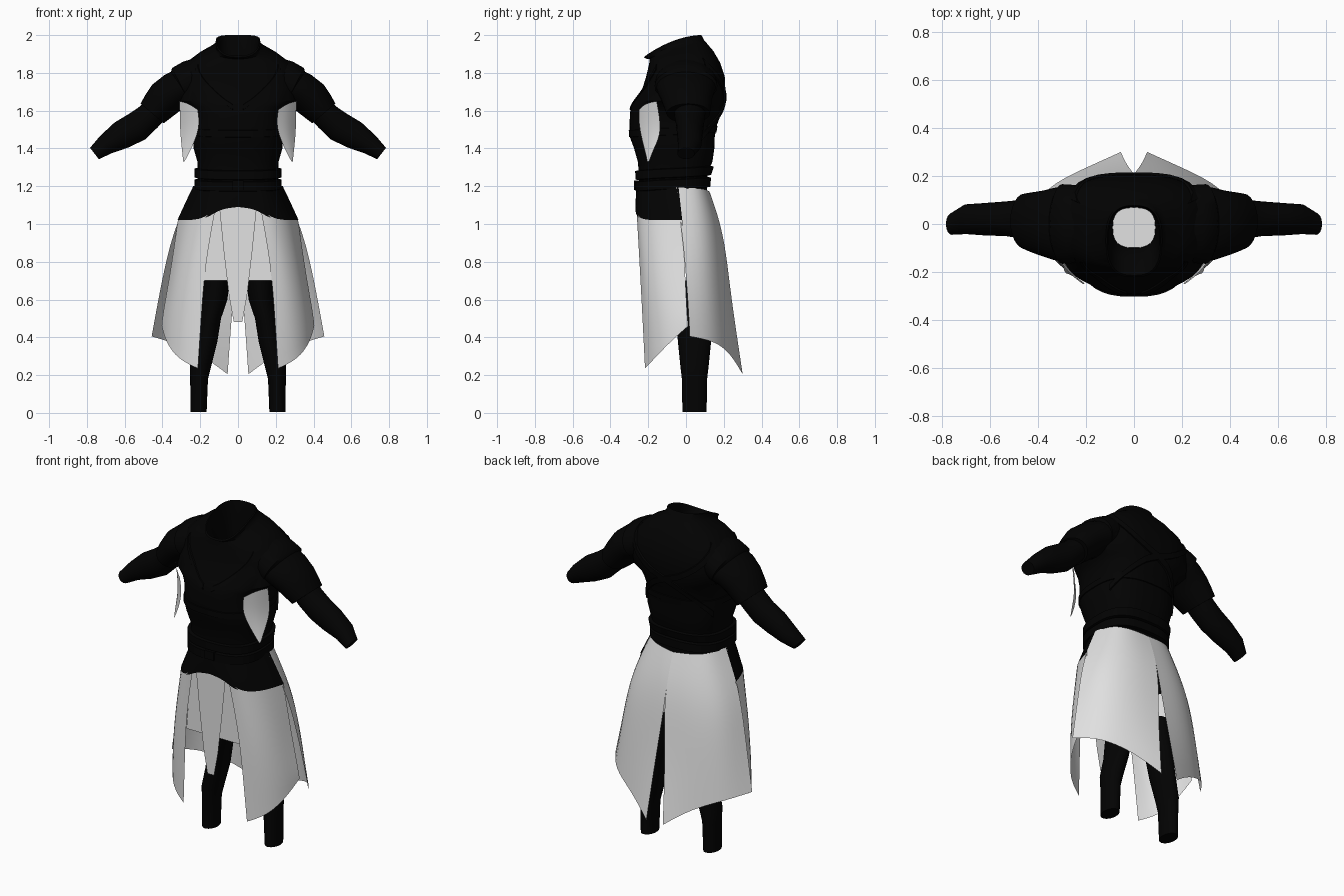
import bpy, bmesh, math
from mathutils import Vector

cube = bpy.data.objects.get("Cube")
if cube:
    bpy.data.objects.remove(cube, do_unlink=True)


def material(name, v):
    m = bpy.data.materials.new(name)
    m.use_nodes = True
    m.diffuse_color = (v, v, v, 1)
    bsdf = m.node_tree.nodes["Principled BSDF"]
    bsdf.inputs["Base Color"].default_value = (v, v, v, 1)
    bsdf.inputs["Roughness"].default_value = 0.8
    return m


BLACK = material("black_cloth", 0.0007)
WHITE = material("pale_cloth", 0.76)


def grid(name, rows, mat, closed=False, caps=False, levels=0):
    """Mesh through rows of points, smooth shaded."""
    bm = bmesh.new()
    vs = [[bm.verts.new(p) for p in row] for row in rows]
    n = len(rows[0])
    for a, b in zip(vs, vs[1:]):
        for i in range(n if closed else n - 1):
            j = (i + 1) % n
            bm.faces.new((a[i], a[j], b[j], b[i]))
    if caps:
        bm.faces.new(vs[0][::-1])
        bm.faces.new(vs[-1])
    bmesh.ops.recalc_face_normals(bm, faces=bm.faces)
    me = bpy.data.meshes.new(name)
    bm.to_mesh(me)
    bm.free()
    me.materials.append(mat)
    ob = bpy.data.objects.new(name, me)
    bpy.context.collection.objects.link(ob)
    if levels:
        sub = ob.modifiers.new("smooth", "SUBSURF")
        sub.levels = sub.render_levels = levels
        sub.boundary_smooth = 'PRESERVE_CORNERS'
    bpy.ops.object.select_all(action='DESELECT')
    ob.select_set(True)
    bpy.context.view_layer.objects.active = ob
    bpy.ops.object.shade_smooth_by_angle(angle=math.radians(50))


def both_sides(name, rows, mat, **kw):
    for side, s in (("left", 1), ("right", -1)):
        grid(side + "_" + name, [[(s * x, y, z) for x, y, z in r] for r in rows], mat, **kw)


def power(v, e):
    return math.copysign(abs(v) ** e, v)


def ring_point(sec, t, off=0.0):
    """Point on a rounded cross-section; t = 0 is +x, t = -90 degrees the front."""
    z, hx, yf, yb, tilt = sec
    e = 0.75
    y = (yf + yb) / 2 + ((yb - yf) / 2 + off) * power(math.sin(t), e)
    arch = .066 - 2.9 * (y + .07) ** 2
    return Vector(((hx + off) * power(math.cos(t), e), y, z + tilt * (y + arch)))


def angles(n):
    return [2 * math.pi * i / n for i in range(n)]


# Jacket: height, half width, front, back, forward tilt
torso = [
    (1.16, .212, -.250, .110, 0), (1.27, .212, -.250, .115, 0),
    (1.33, .215, -.255, .140, 0), (1.40, .235, -.275, .150, 0),
    (1.46, .237, -.297, .152, 0), (1.52, .235, -.299, .162, 0),
    (1.58, .243, -.297, .185, 0), (1.62, .262, -.292, .196, 0),
    (1.65, .312, -.275, .204, 0), (1.72, .312, -.230, .208, 0),
    (1.78, .305, -.212, .205, .02), (1.85, .275, -.198, .180, .08),
    (1.90, .200, -.192, .145, .2), (1.93, .135, -.192, .110, .33),
]
collar = [
    (1.945, .118, -.208, .095, .36), (1.967, .118, -.222, .083, .38),
    (1.970, .111, -.214, .077, .38), (1.94, .105, -.195, .074, .36),
    (1.87, .100, -.150, .071, .20), (1.80, .09, -.10, .07, 0), (1.62, .09, -.10, .07, 0),
]
grid("jacket", [[ring_point(s, t) for t in angles(48)] for s in torso + collar],
     BLACK, closed=True, caps=True)

# Pale lining deep inside the collar
grid("neck_lining", [[ring_point((z, .089, -.099, .069, 0), t) for t in angles(24)]
                     for z in (1.621, 1.628)], WHITE, closed=True, caps=True)


def section_at(z):
    for a, b in zip(torso, torso[1:]):
        if z <= b[0]:
            f = max(0, (z - a[0]) / (b[0] - a[0]))
            return tuple(p + (q - p) * f for p, q in zip(a, b))
    return torso[-1]


def band(name, path, width, thick, closed):
    """Raised strap lying on the jacket; path gives (angle, height)."""
    rows = [[ring_point(section_at(z + dz), t, off) for dz, off in
             ((-width, -.01), (-width * .8, thick), (width * .8, thick), (width, -.01))]
            for t, z in path]
    if closed:
        rows.append(rows[0])
    grid(name, rows, BLACK, closed=True, caps=not closed)


# Belts and chest band, rising slightly to the back
for name, z, w, th in (("lower_belt", 1.21, .03, .018), ("upper_belt", 1.27, .028, .018),
                       ("chest_band", 1.49, .022, .005)):
    band(name, [(t, z + .012 * math.sin(t)) for t in angles(40)], w, th, True)

# Crossed back straps and lapels
steps = [i / 12 for i in range(13)]
for side, s in (("left", 1), ("right", -1)):
    band(side + "_back_strap", [(math.pi / 2 - s * (f - .5) * 2.2, 1.85 - .42 * f) for f in steps],
         .022, .010, False)
    band(side + "_lapel", [(-math.pi / 2 + s * (.05 + .75 * f), 1.62 + .22 * f) for f in steps],
         .018, .006, False)

# Buckle
grid("buckle", [[(x, y, z) for x, z in ((-.03, 1.18), (.03, 1.18), (.03, 1.23), (-.03, 1.23))]
                for y in (-.25, -.275)], BLACK, closed=True, caps=True)


def tube_rows(path, n=24):
    """Rings square to a path in the xz plane: x, z, radius, y centre, y radius."""
    rows = []
    for i, (x, z, r, yc, ry) in enumerate(path):
        a, b = path[max(0, i - 1)], path[min(len(path) - 1, i + 1)]
        d = Vector((b[0] - a[0], 0, b[1] - a[1])).normalized()
        u = Vector((-d.z, 0, d.x))
        rows.append([Vector((x, yc, z)) + u * r * math.cos(t) + Vector((0, ry * math.sin(t), 0))
                     for t in angles(n)])
    return rows


# Upper sleeves, forearms and shoulder plates
sleeve = [(.20, 1.755, .10, .0, .15), (.27, 1.735, .10, .0, .163), (.335, 1.705, .10, .0, .15),
          (.385, 1.665, .10, .003, .135), (.425, 1.62, .09, .008, .124), (.455, 1.585, .08, .012, .115)]
both_sides("upper_sleeve", tube_rows(sleeve), BLACK, closed=True, caps=True)
forearm = [(.43, 1.61, .07, .02, .085), (.475, 1.565, .073, .02, .08), (.535, 1.515, .08, .022, .072),
           (.615, 1.472, .076, .02, .068), (.70, 1.42, .055, .02, .062), (.76, 1.373, .038, .0, .045)]
both_sides("forearm_sleeve", tube_rows(forearm), BLACK, closed=True, caps=True)
plate = [(.20, 1.77, .112, .0, .15), (.25, 1.755, .112, .0, .163), (.30, 1.73, .108, .0, .166),
         (.306, 1.726, .09, .0, .145)]
both_sides("shoulder_plate", tube_rows(plate), BLACK, closed=True)

# Lower legs
leg = [(.7, .115, .069, .03, .1), (.6, .122, .066, .035, .1), (.5, .146, .056, .04, .094),
       (.38, .165, .056, .045, .088), (.25, .198, .057, .045, .075),
       (.18, .206, .047, .045, .067), (.006, .209, .043, .045, .064)]
both_sides("lower_leg", [[(x + r * math.cos(t), y + ry * math.sin(t), z) for t in angles(24)]
                         for z, x, r, y, ry in leg], BLACK, closed=True, caps=True)

# Black apron over the hips
both_sides("apron", [
    [(0, -.262, 1.20), (.08, -.255, 1.20), (.14, -.235, 1.20), (.20, -.17, 1.20), (.237, -.04, 1.20)],
    [(0, -.266, 1.14), (.09, -.265, 1.13), (.16, -.25, 1.11), (.235, -.18, 1.11), (.28, -.03, 1.11)],
    [(0, -.268, 1.09), (.10, -.268, 1.08), (.165, -.262, 1.025), (.275, -.18, 1.02), (.321, -.02, 1.02)],
], BLACK, levels=2)

# Pale skirt: front side panels
both_sides("front_panel", [
    [(.12, -.262, 1.08), (.185, -.252, 1.025), (.275, -.175, 1.02), (.318, -.02, 1.02)],
    [(.175, -.245, .78), (.26, -.222, .76), (.335, -.13, .75), (.357, -.005, .75)],
    [(.195, -.23, .5), (.29, -.2, .5), (.37, -.11, .5), (.399, .005, .52)],
    [(.212, -.217, .235), (.32, -.17, .285), (.382, -.085, .375), (.404, .012, .46)],
], WHITE, levels=2)

# Back panels, split at the lower centre
both_sides("back_panel", [
    [(.237, -.05, 1.195), (.205, .07, 1.19), (.11, .115, 1.18), (0, .125, 1.17)],
    [(.318, -.03, 1.02), (.27, .10, 1.02), (.14, .165, 1.02), (0, .178, 1.02)],
    [(.372, -.01, .85), (.325, .12, .85), (.17, .195, .85), (0, .213, .85)],
    [(.422, .01, .6), (.35, .14, .6), (.19, .215, .6), (.028, .24, .6)],
    [(.457, .02, .405), (.37, .155, .38), (.2, .235, .315), (.055, .30, .205)],
], WHITE, levels=2)

# Short flat underskirt and the narrow strip in front of it
grid("underskirt", [[(f * w, -.235, z) for f in (-1, 0, 1)] for w, z in
                    ((.15, 1.10), (.18, .70))], WHITE)
grid("centre_strip", [[(f * w, -.26, z) for f in (-1, 0, 1)] for w, z in
                      ((.10, 1.10), (.075, .85), (.048, .62), (.022, .48))], WHITE)

# Loose pale flaps under the arms
both_sides("side_flap", [
    [(.213, -.25, 1.605), (.262, -.215, 1.64), (.309, -.155, 1.65)],
    [(.198, -.25, 1.51), (.26, -.205, 1.50), (.307, -.125, 1.49)],
    [(.255, -.215, 1.38), (.28, -.195, 1.39), (.297, -.17, 1.40)],
    [(.284, -.205, 1.33), (.287, -.20, 1.33), (.29, -.196, 1.33)],
], WHITE, levels=2)
